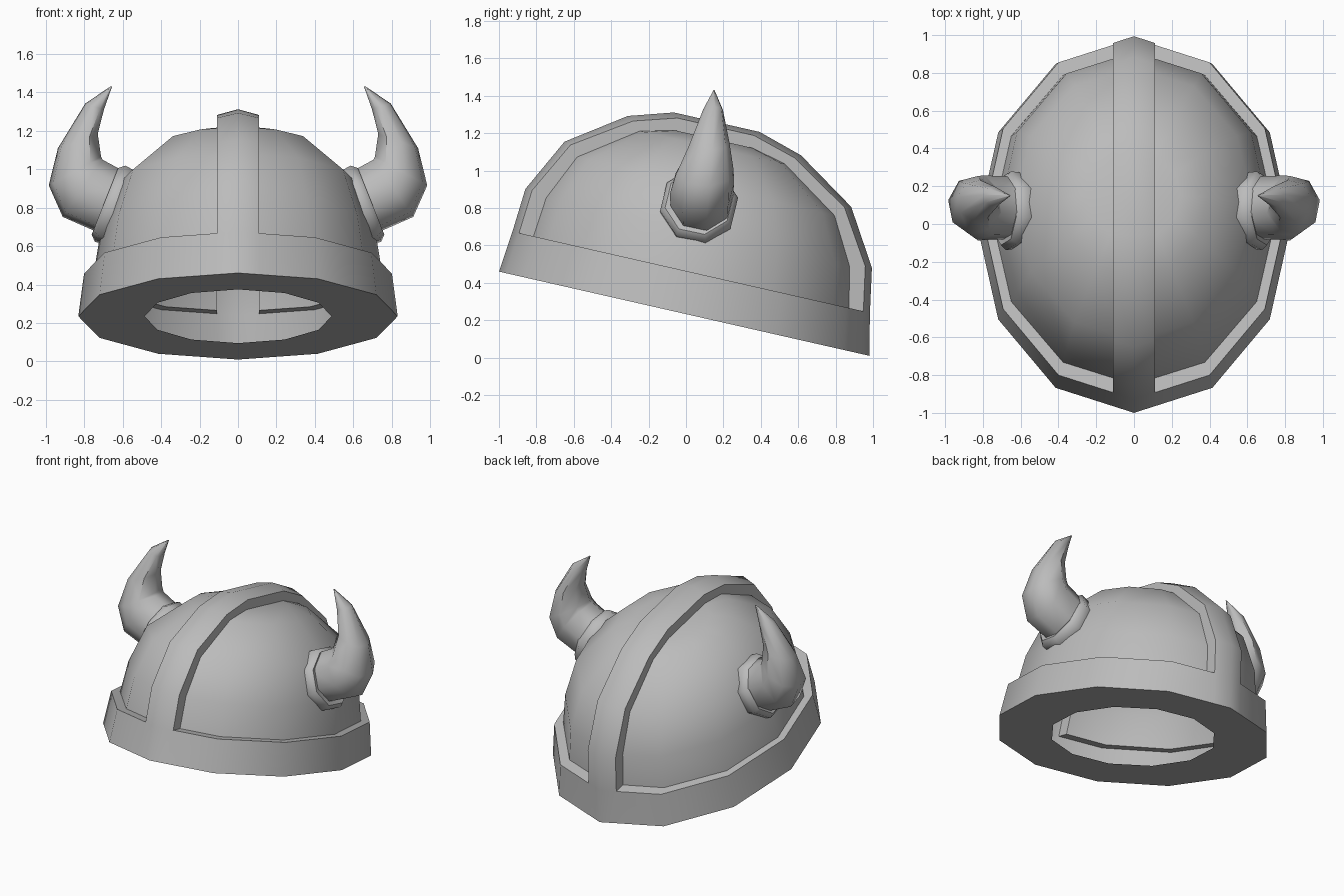
import bpy, bmesh, math
from mathutils import Vector, Matrix

if "Cube" in bpy.data.objects:
    bpy.data.objects.remove(bpy.data.objects["Cube"])

TILT = math.atan2(0.45, 1.98)
PLACE = Matrix.Translation((0, -0.01, 0.235)) @ Matrix.Rotation(-TILT, 4, 'X')
S = 0.11   # half width of the central strap

metal = bpy.data.materials.new("grey_metal")
metal.diffuse_color = (0.5, 0.5, 0.5, 1)
metal.use_nodes = True
metal.node_tree.nodes["Principled BSDF"].inputs["Base Color"].default_value = metal.diffuse_color


def finish(bm, name, matrix=None, flip_check=None, angle=42):
    bmesh.ops.remove_doubles(bm, verts=bm.verts, dist=0.0005)
    bmesh.ops.recalc_face_normals(bm, faces=bm.faces)
    if flip_check:
        # open shells: point the faces away from the middle of the bowl
        total = sum((f.normal.dot(f.calc_center_median() - Vector(flip_check)) * f.calc_area()
                     for f in bm.faces), 0.0)
        if total < 0:
            bmesh.ops.reverse_faces(bm, faces=bm.faces)
    if matrix:
        bm.transform(matrix)
    me = bpy.data.meshes.new(name)
    bm.to_mesh(me)
    bm.free()
    me.materials.append(metal)
    ob = bpy.data.objects.new(name, me)
    bpy.context.collection.objects.link(ob)
    bpy.ops.object.select_all(action='DESELECT')
    ob.select_set(True)
    bpy.context.view_layer.objects.active = ob
    bpy.ops.object.shade_smooth_by_angle(angle=math.radians(angle))
    return ob


def add_grid(bm, rows, closed=False):
    vs = [[bm.verts.new(p) for p in r] for r in rows]
    for a, b in zip(vs, vs[1:]):
        n = len(a)
        for i in range(n if closed else n - 1):
            j = (i + 1) % n
            bm.faces.new((a[i], a[j], b[j], b[i]))
    return vs


def edge_pt(a, b, w, x, sign):
    """Point at distance x from the middle on the front/back side of a 12-gon row."""
    return Vector((x, sign * b * (1 - 0.268 * x / a) - 0.055 * w, w))


def side_row(a, b, w):
    """One side of a 12-sided oval row, from the front strap edge to the back one."""
    pts = [edge_pt(a, b, w, S, -1)]
    for k in range(1, 6):
        t = math.radians(30 * k)
        pts.append(Vector((a * math.sin(t), -b * math.cos(t) - 0.055 * w, w)))
    return pts + [edge_pt(a, b, w, S, 1)]


def mirror(pts):
    return [Vector((-p.x, p.y, p.z)) for p in pts]


# rows of the outer frame and of the sunken panels: half width, half length, height
OUTER = [(0.83, 1.015, 0), (0.80, 0.98, 0.225), (0.77, 0.95, 0.462),
         (0.66, 0.786, 0.755), (0.42, 0.475, 0.964), (0.27, 0.235, 1.037)]
DROP = [0, 0, 0, 0.01, 0.02, 0.025]
INNER = [(0.75, 0.90, 0.225), (0.715, 0.868, 0.44), (0.63, 0.74, 0.69),
         (0.39, 0.43, 0.90), (0.25, 0.24, 0.945)]


def strap_edge(sign):
    return [edge_pt(a, b, w, S, sign) - Vector((0, 0, d)) for (a, b, w), d in zip(OUTER, DROP)]


# frame: rim band, bottom ring and central strap
bm = bmesh.new()
edge = strap_edge(-1) + strap_edge(1)[::-1]
mid = [Vector((0, s * b - 0.055 * w, w)) for s, rows in ((-1, OUTER), (1, OUTER[::-1]))
       for a, b, w in rows]
add_grid(bm, [edge, mid, mirror(edge)])
low, top = side_row(*OUTER[0]), side_row(*OUTER[1])
add_grid(bm, [low, top])
add_grid(bm, [mirror(low), mirror(top)])
finish(bm, "rim_and_strap", PLACE, (0, 0, 0.3))


def oval(a, b, w):
    return [Vector((a * math.sin(k * math.pi / 6), -b * math.cos(k * math.pi / 6), w))
            for k in range(12)]


bm = bmesh.new()
add_grid(bm, [oval(0.83, 1.015, 0), oval(0.485, 0.63, 0)], True)
finish(bm, "bottom_ring", PLACE, (0, 0, 0.3))

# sunken side panels with the ledge and the strap walls around them
for side in ("right", "left"):
    m = (lambda p: p) if side == "right" else mirror
    bm = bmesh.new()
    rows = [side_row(*r) for r in INNER]
    vs = add_grid(bm, [m(r) for r in rows])
    bm.faces.new(vs[-1])
    add_grid(bm, [m(top), m(rows[0])])
    wall = [r[0] for r in rows] + [r[-1] for r in rows[::-1]]
    add_grid(bm, [m(edge[1:-1]), m(wall)])
    finish(bm, side + "_panel", PLACE, (0, 0, 0.3))


def ring(c, along, half_t, half_y, sx):
    """Eight-sided section; along is its in-plane direction in x and z."""
    t, u = Vector((along[0], 0, along[1])).normalized(), Vector((0, 1, 0))
    t, u = t * math.cos(TILT) + u * math.sin(TILT), u * math.cos(TILT) - t * math.sin(TILT)
    out = []
    for k in range(8):
        g = math.radians(22.5 + 45 * k)
        p = Vector(c) + (t * half_t * math.sin(g) + u * half_y * math.cos(g)) / math.cos(math.pi / 8)
        out.append(Vector((sx * p.x, p.y, p.z)))
    return out


# horn sections: inner x z, outer x z, middle y, half depth
HORN = [(0.58, 0.97, 0.70, 0.67, 0.085, 0.155), (0.71, 1.04, 0.905, 0.76, 0.085, 0.16),
        (0.72, 1.06, 0.975, 0.92, 0.10, 0.145), (0.735, 1.18, 0.93, 1.11, 0.125, 0.10),
        (0.70, 1.31, 0.79, 1.34, 0.145, 0.05), (0.655, 1.428, 0.661, 1.43, 0.15, 0.003)]
# cuff sections: middle x z, half height, half depth
CUFF = [(0.57, 0.78, 0.185, 0.175), (0.615, 0.80, 0.195, 0.19), (0.665, 0.82, 0.20, 0.195),
        (0.692, 0.832, 0.175, 0.17), (0.685, 0.83, 0.14, 0.14)]
for side, sx in (("right", 1), ("left", -1)):
    bm = bmesh.new()
    vs = add_grid(bm, [ring(((ix + ox) / 2, y, (iz + oz) / 2), (ix - ox, iz - oz),
                            math.hypot(ix - ox, iz - oz) / 2, hy, sx)
                       for ix, iz, ox, oz, y, hy in HORN], True)
    bm.faces.new(vs[-1])
    bm.faces.new(vs[0])
    finish(bm, side + "_horn", angle=50)
    bm = bmesh.new()
    vs = add_grid(bm, [ring((x, 0.07, z), (-0.37, 0.93), ht, hy, sx) for x, z, ht, hy in CUFF], True)
    bm.faces.new(vs[0])
    bm.faces.new(vs[-1])
    finish(bm, side + "_horn_cuff", angle=50)
